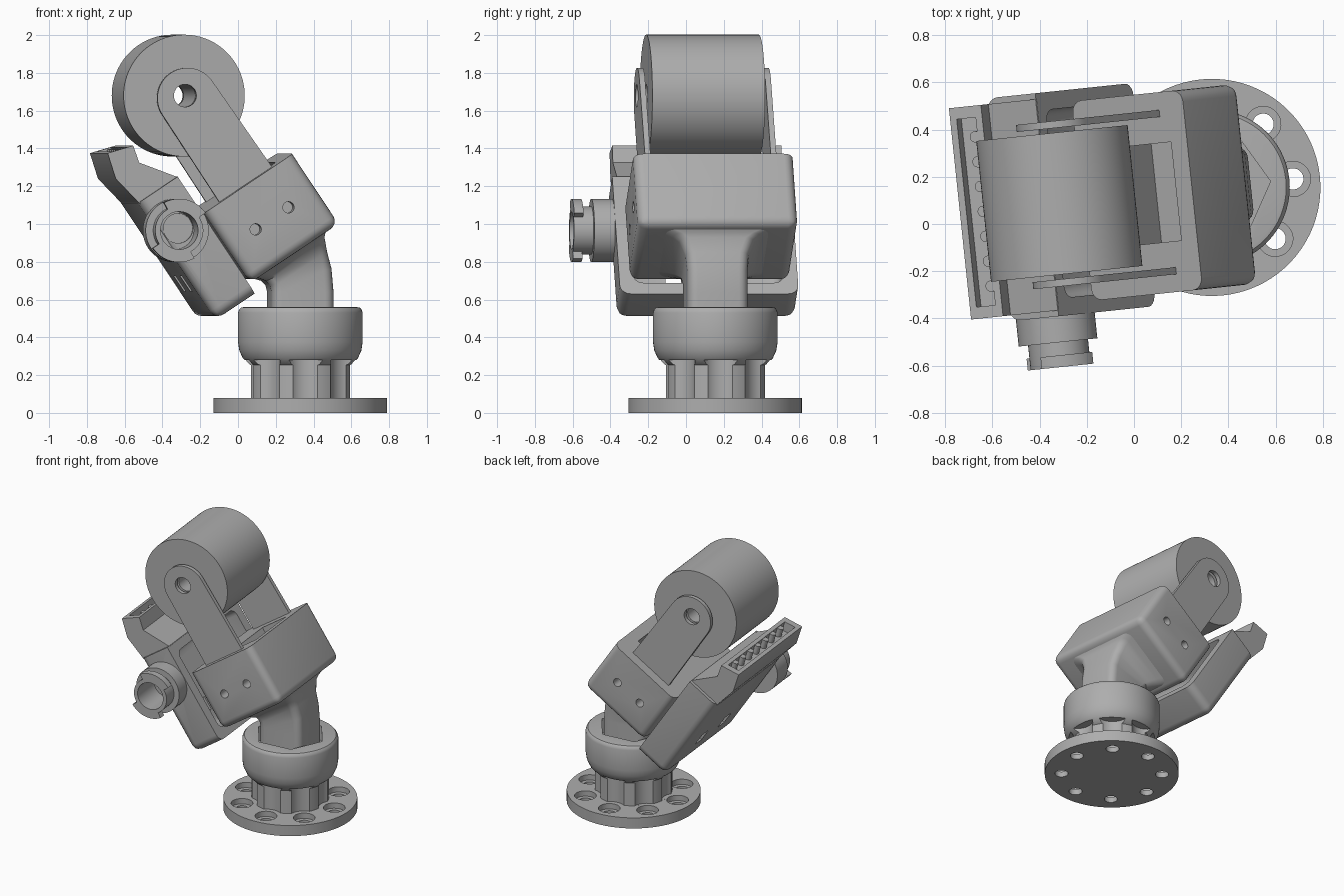
import bpy, bmesh
from math import sin, cos, pi, radians
from mathutils import Matrix, Vector

if "Cube" in bpy.data.objects:
    bpy.data.objects.remove(bpy.data.objects["Cube"])

GREY = bpy.data.materials.new("plain_grey")
GREY.use_nodes = True
GREY.diffuse_color = (0.42, 0.42, 0.42, 1)
GREY.node_tree.nodes["Principled BSDF"].inputs["Base Color"].default_value = (0.42, 0.42, 0.42, 1)

# Frames: yawed base, tilted head, and a sideways turn (local z becomes -y)
T, R = Matrix.Translation, Matrix.Rotation
BASE = T((0.33, 0.155, 0)) @ R(radians(6), 4, 'Z')
HEAD = BASE @ T((-0.195, 0, 1.03)) @ R(radians(-33.7), 4, 'Y')
SIDE = R(pi / 2, 4, 'X')


def loft(name, rings, M, bevel=0, keep=None):
    """Join rings of points with quads and cap both ends; bevel edges unless keep(edge)."""
    bm = bmesh.new()
    loops = [[bm.verts.new(p) for p in ring] for ring in rings]
    n = len(loops[0])
    for a, b in zip(loops, loops[1:]):
        for i in range(n):
            j = (i + 1) % n
            bm.faces.new((a[i], a[j], b[j], b[i]))
    bm.faces.new(loops[0])
    bm.faces.new(loops[-1])
    if bevel:
        edges = [e for e in bm.edges if not (keep and keep(e))]
        bmesh.ops.bevel(bm, geom=edges, offset=bevel, segments=5, profile=0.5, affect='EDGES')
    bmesh.ops.transform(bm, matrix=M, verts=bm.verts)
    bmesh.ops.recalc_face_normals(bm, faces=bm.faces)
    me = bpy.data.meshes.new(name)
    bm.to_mesh(me)
    bm.free()
    me.materials.append(GREY)
    ob = bpy.data.objects.new(name, me)
    bpy.context.collection.objects.link(ob)
    return ob


def prism(name, pts, lo, hi, M, **kw):
    return loft(name, [[(x, y, z) for x, y in pts] for z in (lo, hi)], M, **kw)


def box(name, x, y, z, M, **kw):
    return prism(name, [(x[0], y[0]), (x[1], y[0]), (x[1], y[1]), (x[0], y[1])], z[0], z[1], M, **kw)


def arc(r, a=0, b=360, n=48, c=(0, 0)):
    return [(c[0] + r * cos(radians(a + (b - a) * i / n)),
             c[1] + r * sin(radians(a + (b - a) * i / n))) for i in range(n if b - a == 360 else n + 1)]


def cyl(name, r, lo, hi, M, c=(0, 0), n=48):
    return prism(name, arc(r, n=n, c=c), lo, hi, M)


def lathe(name, profile, M, n=64):
    return loft(name, [[(x, y, z) for x, y in arc(r, n=n)] for r, z in profile], M)


def cut(target, *cutters):
    """Subtract each cutter and discard it."""
    bpy.context.view_layer.objects.active = target
    for c in cutters:
        c.hide_render = True
        m = target.modifiers.new("cut", 'BOOLEAN')
        m.operation, m.solver, m.object = 'DIFFERENCE', 'EXACT', c
        bpy.ops.object.modifier_apply(modifier=m.name)
        bpy.data.objects.remove(c)


# Base flange with eight counterbored holes, fluted column, round cup
flange = cyl("base_flange", 0.46, 0, 0.08, BASE, n=80)
column = cyl("fluted_column", 0.265, 0.07, 0.27, BASE, n=80)
cup = lathe("joint_cup", [(0.2, 0.23), (0.235, 0.237), (0.275, 0.258), (0.305, 0.29), (0.323, 0.33),
                          (0.33, 0.375), (0.33, 0.53), (0.325, 0.546), (0.315, 0.557), (0.3, 0.56)], BASE)
for i in range(8):
    c = (0.345 * cos(i * pi / 4), 0.345 * sin(i * pi / 4))
    cut(flange, cyl("bolt_hole", 0.045, -0.1, 0.2, BASE, c, 24), cyl("counterbore", 0.075, 0.04, 0.2, BASE, c, 32))
    for part in (column, cup):
        cut(part, cyl("flute", 0.11, 0.0801, 0.28, BASE, c, 32))
cut(cup, cyl("cup_socket", 0.25, 0.45, 0.7, BASE, n=6))


# Neck: rounded rectangles swept from the cup into the head
def section(M, hx, hy, r=0.05):
    pts = []
    for k, (sx, sy) in enumerate(((1, 1), (-1, 1), (-1, -1), (1, -1))):
        pts += arc(r, 90 * k, 90 * k + 90, 5, (sx * (hx - r), sy * (hy - r)))
    return [M @ Vector((x, y, 0)) for x, y in pts]


def tilted(x, z, deg):
    return BASE @ T((x, 0, z)) @ R(radians(-deg), 4, 'Y')


loft("neck", [section(tilted(0, 0.44, 0), 0.165, 0.16), section(tilted(0, 0.64, 0), 0.165, 0.16),
              section(tilted(-0.01, 0.72, 15), 0.17, 0.16), section(tilted(-0.033, 0.775, 25), 0.18, 0.168),
              section(HEAD @ T((0, 0, -0.255)), 0.2, 0.2), section(HEAD @ T((0, 0, -0.235)), 0.215, 0.235),
              section(HEAD @ T((0, 0, -0.215)), 0.235, 0.3)], Matrix())

# Head block: sharp top rim, other edges rounded, pocket and screw holes
head = box("head_block", (-0.282, 0.282), (-0.425, 0.425), (-0.223, 0.223), HEAD, bevel=0.05,
           keep=lambda e: all(v.co.z > 0.2 for v in e.verts))
cut(head, box("pocket", (-0.02, 0.2), (-0.21, 0.21), (0.045, 0.4), HEAD))
for s in (-1, 1):
    for u in (-0.105, 0.105):
        cut(head, cyl("screw_hole", 0.03, s * 0.425 - 0.08, s * 0.425 + 0.08, HEAD @ SIDE, (u, 0), 24))

# Roller and its two arms with a shared axle hole
AXLE = (-0.018, 0.793)
roller = cyl("roller", 0.3225, -0.3, 0.3, HEAD @ SIDE, AXLE, 96)
cut(roller, cyl("axle_hole", 0.06, -0.5, 0.5, HEAD @ SIDE, AXLE, 32))
for name, y in (("front_arm", 0.32), ("back_arm", -0.35)):
    outline = arc(0.16, 0, 180, 32, (-0.015, 0.775)) + [(-0.18, 0.1), (0.16, 0.1)]
    arm = prism(name, outline, y, y + 0.03, HEAD @ SIDE)
    cut(arm, cyl("axle_hole", 0.06, -0.5, 0.5, HEAD @ SIDE, AXLE, 32))

# Side housing, open toward the head, with two windows in its outer face
housing = box("side_housing", (-0.55, -0.3), (-0.475, 0.475), (-0.28, 0.465), HEAD, bevel=0.055,
              keep=lambda e: all(v.co.x > -0.31 for v in e.verts) or all(v.co.z > 0.4 for v in e.verts))
cut(housing, box("cavity", (-0.5, -0.2), (-0.4, 0.4), (-0.21, 0.4), HEAD, bevel=0.05))
for y in (-0.16, 0.16):
    cut(housing, box("window", (-0.7, -0.45), (y - 0.045, y + 0.045), (-0.1, 0.0), HEAD))

# Bent chute with a long slot and a row of pegs
CHUTE = [(-1.073, 1.375), (-1.03, 1.24), (-0.9, 1.105), (-0.7, 1.248), (-0.905, 1.325), (-0.937, 1.415)]
chute = prism("chute", CHUTE, -0.45, 0.45, BASE @ SIDE)
MOUTH = BASE @ T((-1.005, 0, 1.395)) @ R(radians(-16.4), 4, 'Y')
cut(chute, box("slot", (-0.042, 0.042), (-0.4, 0.4), (-0.07, 0.1), MOUTH))
for i in range(7):
    cyl("chute_peg", 0.024, -0.075, -0.005, MOUTH, (0.03, (i - 3) * 0.106), 20)

# Hose port: collar, narrower pipe and two bayonet lugs
PORT = HEAD @ T((-0.47, 0, 0.236)) @ SIDE
collar = cyl("port_collar", 0.168, 0.44, 0.585, PORT)
pipe = cyl("port_pipe", 0.128, 0.5, 0.69, PORT)
for part in (collar, pipe):
    cut(part, cyl("bore", 0.1, 0.46, 0.9, PORT))
cut(housing, cyl("bore", 0.078, 0.3, 0.9, PORT, (0.02, 0)))
for a in (0, 180):
    lug = arc(0.168, a, a + 85, 16) + arc(0.12, a, a + 85, 16)[::-1]
    prism("port_lug", lug, 0.64, 0.69, PORT)

# Smooth the curved surfaces, keep corners crisp
bpy.ops.object.select_all(action='DESELECT')
for ob in bpy.context.scene.objects:
    if ob.type == 'MESH':
        ob.select_set(True)
        bpy.context.view_layer.objects.active = ob
bpy.ops.object.shade_smooth_by_angle(angle=radians(32))
